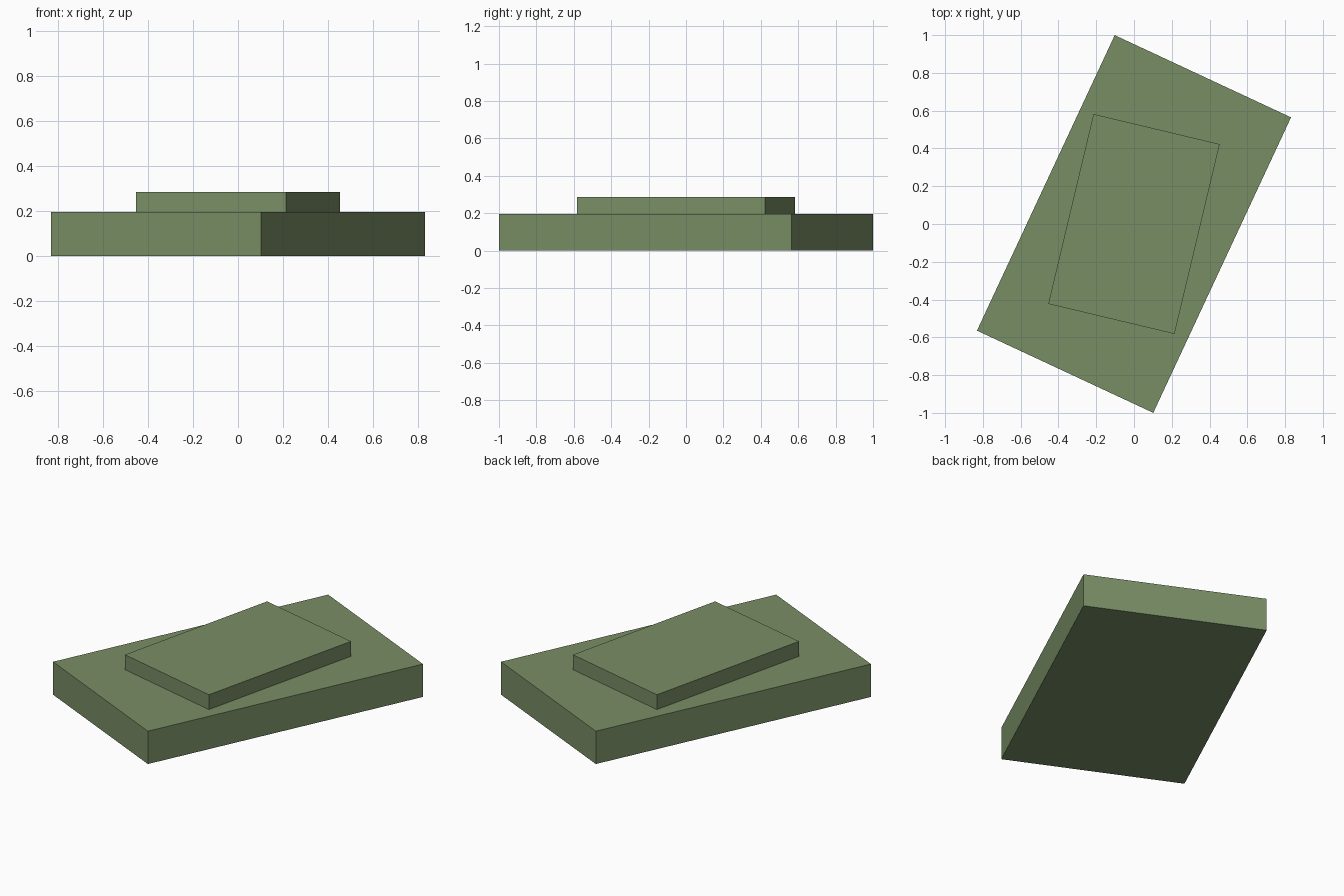
import bpy
import math

if "Cube" in bpy.data.objects:
    bpy.data.objects.remove(bpy.data.objects["Cube"])

green = bpy.data.materials.new("green")
green.diffuse_color = (0.19, 0.27, 0.13, 1)
green.use_nodes = True
green.node_tree.nodes["Principled BSDF"].inputs["Base Color"].default_value = green.diffuse_color


def slab(name, width, length, bottom, top, turn):
    """Flat box centred on the origin, turned about the vertical axis."""
    bpy.ops.mesh.primitive_cube_add(size=1, location=(0, 0, (bottom + top) / 2))
    obj = bpy.context.object
    obj.name = name
    obj.scale = (width, length, top - bottom)
    bpy.ops.object.transform_apply(location=False, rotation=False, scale=True)
    obj.rotation_euler.z = math.radians(turn)
    obj.data.materials.append(green)
    return obj


# Large lower slab
slab("lower_slab", 1.03, 1.726, 0, 0.197, -25)

# Smaller slab resting on top, turned a little less
slab("upper_slab", 0.687, 1.033, 0.197, 0.286, -13.4)
